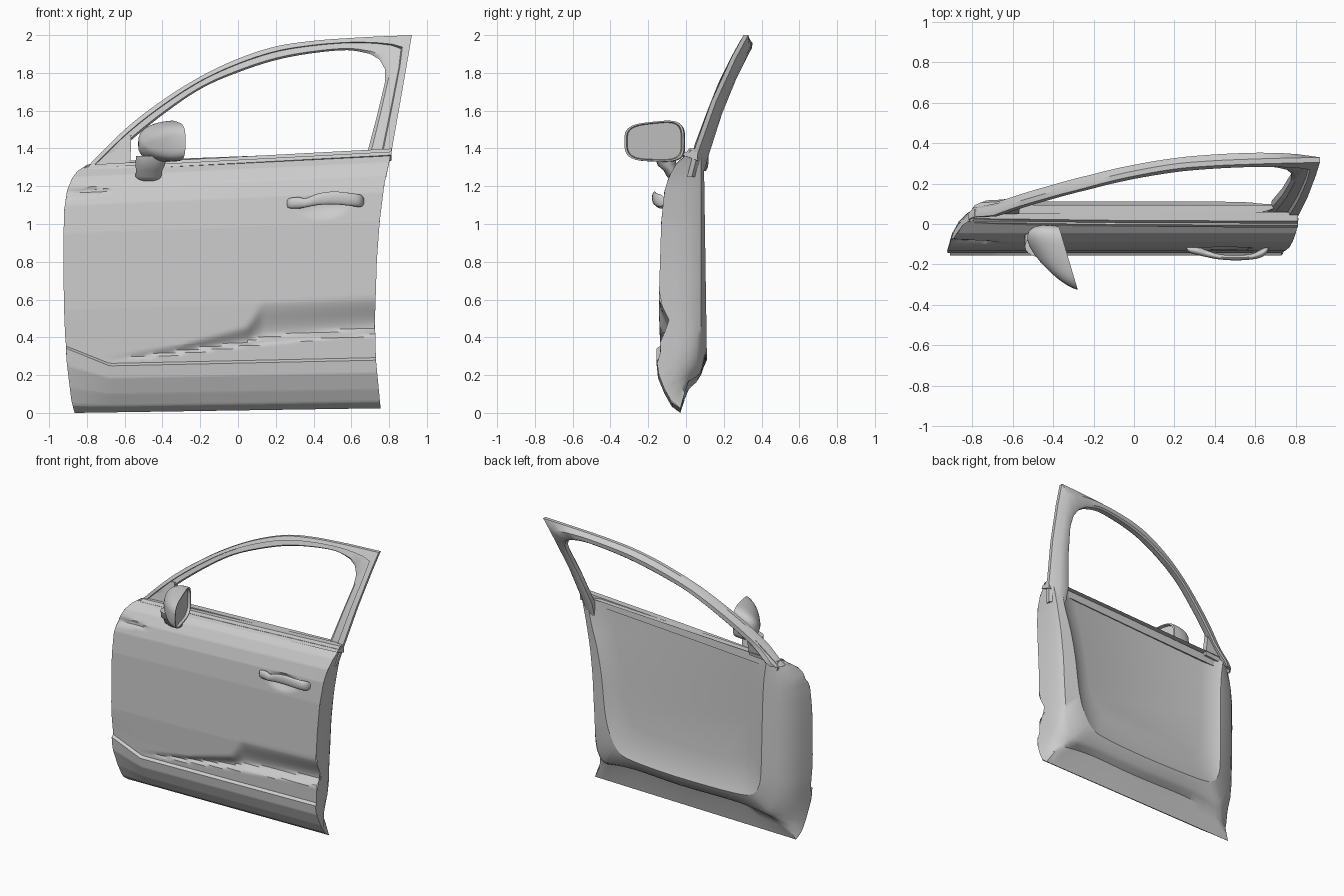
import bpy, math
from math import sin, cos, pi

if "Cube" in bpy.data.objects:
    bpy.data.objects.remove(bpy.data.objects["Cube"])


def interp(table, t):
    if t <= table[0][0]:
        return table[0][1]
    for (a, p), (b, q) in zip(table, table[1:]):
        if t <= b:
            return p + (q - p) * (t - a) / (b - a)
    return table[-1][1]


def smooth(t):
    t = max(0, min(1, t))
    return t * t * (3 - 2 * t)


def lerp(a, b, t):
    return a + (b - a) * t


def catmull(pts, n):
    out = []
    for i in range(len(pts) - 1):
        p = [pts[max(i - 1, 0)], pts[i], pts[i + 1], pts[min(i + 2, len(pts) - 1)]]
        for k in range(n):
            t = k / n
            out.append(tuple(0.5 * (2 * b + (c - a) * t + (2 * a - 5 * b + 4 * c - d) * t * t
                                    + (3 * b - a - 3 * c + d) * t ** 3) for a, b, c, d in zip(*p)))
    return out + [pts[-1]]


def loft(name, rings, closed=True, cap_start=True, cap_end=True, angle=35):
    n = len(rings[0])
    verts = [v for r in rings for v in r]
    faces = []
    for i in range(len(rings) - 1):
        for j in range(n if closed else n - 1):
            k = (j + 1) % n
            faces.append((i * n + j, i * n + k, (i + 1) * n + k, (i + 1) * n + j))
    if closed and cap_start:
        faces.append(tuple(range(n))[::-1])
    if closed and cap_end:
        faces.append(tuple(range(len(verts) - n, len(verts))))
    me = bpy.data.meshes.new(name)
    me.from_pydata(verts, [], faces)
    ob = bpy.data.objects.new(name, me)
    bpy.context.collection.objects.link(ob)
    bpy.ops.object.select_all(action='DESELECT')
    ob.select_set(True)
    bpy.context.view_layer.objects.active = ob
    bpy.ops.object.mode_set(mode='EDIT')
    bpy.ops.mesh.select_all(action='SELECT')
    bpy.ops.mesh.normals_make_consistent(inside=False)
    bpy.ops.object.mode_set(mode='OBJECT')
    bpy.ops.object.shade_smooth_by_angle(angle=math.radians(angle))
    return ob


def ellipse(x, y, z, ry, rz, n=16):
    return [(x, y + ry * cos(2 * pi * k / n), z + rz * sin(2 * pi * k / n)) for k in range(n)]


# Outer skin: side outlines, vertical profile, sculpted recess
LEFT = [(0, -.865), (.05, -.882), (.2, -.908), (.35, -.915), (.6, -.922), (.9, -.925),
        (1.08, -.92), (1.18, -.905), (1.24, -.88), (1.28, -.85), (1.31, -.80)]
RIGHT = [(0, .755), (.25, .73), (.45, .725), (.75, .735), (.95, .75), (1.14, .775), (1.31, .815)]
PROFILE = [(0, -.03), (.03, -.075), (.1, -.115), (.18, -.148), (.245, -.155), (.258, -.135),
           (.35, -.137), (.55, -.144), (.95, -.131), (1.1, -.115), (1.18, -.09), (1.25, -.045), (1.31, .03)]
Z_UP = [(-.7, .29), (-.3, .35), (.05, .44), (.13, .57), (.75, .58)]
Z_LOW = [(-.7, .265), (0, .33), (.72, .37)]
DEPTH = [(-.7, 0), (0, .035), (.13, .05), (.72, .058)]


def tilt(x):
    return (x + .86) / 1.65


def skin_y(x, zn):
    y = interp(PROFILE, zn)
    lo, hi = interp(Z_LOW, x), interp(Z_UP, x)
    t = (zn - lo) / (hi - lo)
    if 0 < t < 1:
        y += interp(DEPTH, x) * smooth(t / .2) * (1 - smooth((t - .2) / .8))
    # wedge crease behind the mirror foot
    if x < -.6:
        half = .035 * (-.6 - x) / .27
        y += .02 * smooth((-.6 - x) / .15) * max(0, 1 - abs(zn - 1.17) / max(half, .004))
    # finger cup behind the handle
    e = ((x - .45) / .13) ** 2 + ((zn - 1.04) / .06) ** 2
    return y + .025 * max(0, 1 - e)


def skin_point(u, zn):
    x = lerp(interp(LEFT, zn), interp(RIGHT, zn), u)
    z = zn + tilt(x) * (.025 + .042 * zn)
    if x < -.68:
        z += .1 * (-.68 - x) / .23 * max(0, 1 - abs(zn - .25) / .24)
    return (x, skin_y(x, zn), z)


rows = sorted({round(1.31 * i / 90, 4) for i in range(91)} | {p[0] for p in PROFILE})
loft("outer_skin", [[skin_point(i / 80, zn) for i in range(81)] for zn in rows], closed=False, angle=30)

# Inner shell: (skin edge u, zn), opening edge x, z, then the two fold positions
JAMB = [(0, 1.31, -.72, 1.33, .25, .6), (0, 1.24, -.70, 1.2, .25, .6), (0, 1.08, -.69, 1.05, .25, .6),
        (0, .8, -.685, .8, .25, .6), (0, .5, -.68, .5, .25, .6), (0, .2, -.66, .38, .25, .6),
        (0, 0, -.60, .31, .4, .65), (.22, 0, -.45, .285, .6, .75), (.53, 0, 0, .28, .6, .75),
        (.78, 0, .36, .30, .6, .75), (1, 0, .47, .34, .45, .6), (1, .23, .54, .45, .12, .35),
        (1, .45, .58, .6, .1, .3), (1, .75, .61, .85, .1, .3), (1, .98, .65, 1.05, .1, .3),
        (1, 1.15, .70, 1.22, .1, .3), (1, 1.31, .73, 1.385, .1, .3)]
sections, lip = [], []
for u, zn, ox, oz, fb, fc in catmull(JAMB, 4):
    x, y, z = skin_point(max(0, min(1, u)), max(0, min(1.31, zn)))
    d = (ox, .1 + .015 * (1 - oz), oz)
    sections.append([(x, y, z),
                     (lerp(x, ox, fb * .4), lerp(y, .01, .6), lerp(z, oz, fb * .6)),
                     (lerp(x, ox, fb), max(y, .015), lerp(z, oz, fb)),
                     (lerp(x, ox, (fb + fc) / 2), .055, lerp(z, oz, (fb + fc) / 2)),
                     (lerp(x, ox, fc), .08, lerp(z, oz, fc)), d])
    lip.append(d)
loft("inner_shell", sections, closed=False, angle=40)


# Dished inner panel inside the opening
def panel_ring(s, out):
    return [(x * s, y - out, 1.36 + (z - 1.36) * s) for x, y, z in lip]


loft("inner_panel", [panel_ring(1, 0), panel_ring(.975, .01), panel_ring(.9, .03), panel_ring(.8, .045)],
     cap_start=False, angle=40)

# Window frame: outer x, z and inner x, z around the glass opening
HEADER = [(-.82, 1.28, -.74, 1.28), (-.6, 1.50, -.57, 1.44), (-.4, 1.655, -.37, 1.60),
          (-.2, 1.78, -.18, 1.725), (0, 1.875, .02, 1.81), (.2, 1.94, .21, 1.87),
          (.4, 1.97, .4, 1.905), (.6, 1.985, .58, 1.92), (.75, 1.993, .70, 1.90)]
PILLAR = [(.85, 1.997, .75, 1.87), (.92, 2.0, .778, 1.82), (.90, 1.88, .778, 1.75),
          (.86, 1.65, .735, 1.57), (.812, 1.38, .68, 1.36), (.785, 1.25, .68, 1.25)]
LEAN = [(1.24, .0), (1.3, .035), (1.4, .04), (1.6, .115), (1.75, .175), (1.9, .25), (2.0, .305)]
frame = []
for ox, oz, ix, iz in catmull(HEADER, 5) + PILLAR:
    def at(f, dy):
        z = lerp(oz, iz, f)
        return (lerp(ox, ix, f), interp(LEAN, z) + dy, z)
    frame.append([at(0, 0), at(.35, -.002), at(.4, .018), at(.85, .022), at(1, .04),
                  at(1, .075), at(.85, .082), at(.4, .07), at(0, .025)])
loft("window_frame", frame, angle=35)

# Small corner panel filling the frame ahead of the mirror
tri = [(-.80, 1.29), (-.57, 1.31), (-.565, 1.47), (-.61, 1.47)]
loft("corner_panel", [[(x, interp(LEAN, z) + dy, z) for x, z in tri] for dy in (.012, .05)])

# Belt moulding under the window
BELT = [(-.02, -.03), (-.008, -.012), (.0, -.014), (.012, .004), (.055, .004), (.06, -.06)]
loft("belt_moulding", [[(x, y + dy, z + dz) for dy, dz in BELT]
                       for x, y, z in [(-.79, .015, 1.31), (0, .005, 1.352), (.812, .003, 1.395)]])

# Door handle bar with its end pads
HANDLE = [(.258, -.11, 1.108, .004, .01), (.27, -.125, 1.11, .015, .026), (.32, -.135, 1.112, .02, .03),
          (.36, -.147, 1.112, .017, .024), (.42, -.162, 1.13, .013, .03), (.5, -.167, 1.138, .013, .034),
          (.58, -.162, 1.132, .014, .034), (.63, -.145, 1.125, .02, .034), (.655, -.13, 1.122, .016, .03),
          (.668, -.115, 1.12, .004, .012)]
loft("door_handle", [ellipse(*p) for p in catmull(HANDLE, 3)], angle=50)


# Mirror housing: rounded outline, domed forward, with a sunken glass
def mirror_ring(s, t, sink=0):
    ring = []
    for k in range(40):
        a = 2 * pi * k / 40
        u = math.copysign(abs(cos(a)) ** .55, cos(a))
        v = math.copysign(abs(sin(a)) ** .55, sin(a))
        y = -.168 + .035 * t + .158 * u * s
        z = 1.437 - .015 * t + (.105 * v + .016 * u * max(v, -.3)) * s
        w = -y / .32
        ring.append((-.375 + .095 * w - t * (.21 - .1 * w) - sink, y, z))
    return ring


dome = [mirror_ring(max(0.02, 1 - t ** 2.4) ** .5, t) for t in
        [1, .985, .95, .9, .8, .68, .55, .4, .25, .12, 0]]
loft("mirror_housing", dome + [mirror_ring(.93, 0), mirror_ring(.9, 0, .02)], angle=40)

# Mirror foot joining housing and skin
FOOT = [(-.47, -.05, 1.225, .045, .02), (-.475, -.065, 1.25, .068, .035),
        (-.47, -.08, 1.285, .07, .04), (-.465, -.10, 1.31, .078, .05), (-.46, -.11, 1.36, .08, .055)]
loft("mirror_foot", [[(x + rx * cos(k * pi / 10), y + ry * sin(k * pi / 10), z) for k in range(20)]
                     for x, y, z, rx, ry in FOOT], angle=50)
